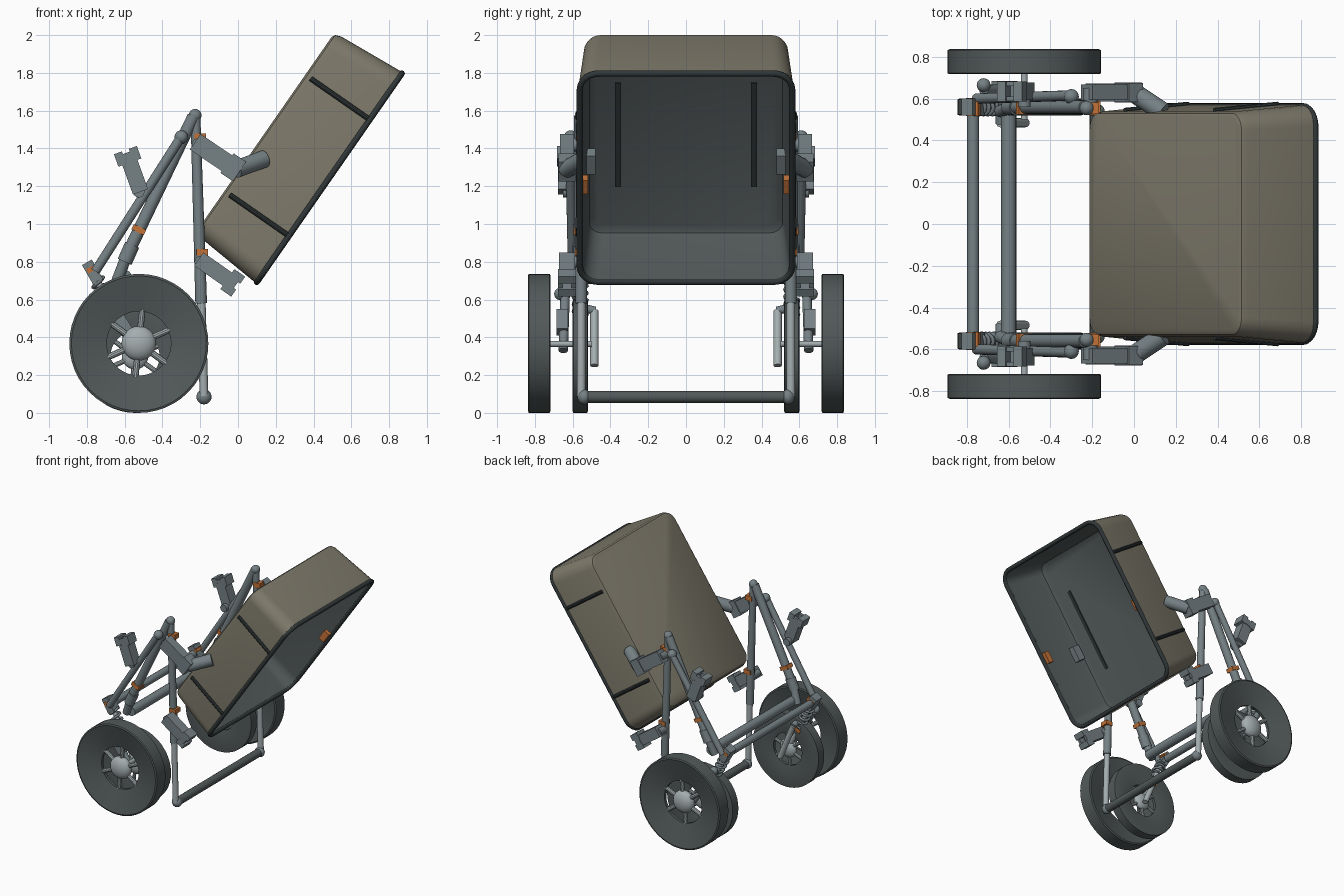
import bpy, bmesh
from math import radians, cos, sin, pi
from mathutils import Matrix, Vector

cube = bpy.data.objects.get("Cube")
if cube:
    bpy.data.objects.remove(cube)


def material(name, r, g, b):
    m = bpy.data.materials.new(name)
    m.use_nodes = True
    m.diffuse_color = (r, g, b, 1)
    m.node_tree.nodes["Principled BSDF"].inputs["Base Color"].default_value = (r, g, b, 1)
    return m


TAUPE = material("taupe tray", .20, .185, .14)
DARK = material("dark grey", .085, .10, .10)
BLACK = material("charcoal trim", .03, .038, .04)
STEEL = material("frame grey", .18, .22, .235)
LIGHT = material("light metal", .37, .42, .43)
ORANGE = material("orange clip", .55, .17, .04)


def finish(name, bm, mats, smooth=True):
    bmesh.ops.recalc_face_normals(bm, faces=bm.faces)
    mesh = bpy.data.meshes.new(name)
    bm.to_mesh(mesh)
    bm.free()
    for m in mats:
        mesh.materials.append(m)
    ob = bpy.data.objects.new(name, mesh)
    bpy.context.collection.objects.link(ob)
    if smooth:
        bpy.ops.object.select_all(action='DESELECT')
        ob.select_set(True)
        bpy.context.view_layer.objects.active = ob
        bpy.ops.object.shade_smooth_by_angle(angle=radians(35))
    return ob


def tube(name, a, b, r, mat, r2=None, sides=16):
    a, b = Vector(a), Vector(b)
    d = b - a
    turn = d.to_track_quat('Z', 'Y').to_matrix().to_4x4()
    bm = bmesh.new()
    bmesh.ops.create_cone(bm, cap_ends=True, segments=sides, radius1=r, radius2=r2 or r,
                          depth=d.length, matrix=Matrix.Translation((a + b) / 2) @ turn)
    return finish(name, bm, [mat])


def ball(name, c, size, mat):
    bm = bmesh.new()
    bmesh.ops.create_uvsphere(bm, u_segments=20, v_segments=12, radius=1,
                              matrix=Matrix.Translation(c) @ Matrix.Diagonal((*size, 1)))
    return finish(name, bm, [mat])


def box(name, m, c, size, mat):
    bm = bmesh.new()
    bmesh.ops.create_cube(bm, size=1, matrix=m @ Matrix.Translation(c) @ Matrix.Diagonal((*size, 1)))
    return finish(name, bm, [mat], False)


def placed(c, tilt):
    """Frame at c whose x axis is raised by tilt degrees."""
    return Matrix.Translation(c) @ Matrix.Rotation(-radians(tilt), 4, 'Y')


def rounded_rect(hx, hy, r, steps=6):
    pts = []
    for q, (sx, sy) in enumerate(((1, 1), (-1, 1), (-1, -1), (1, -1))):
        for i in range(steps + 1):
            t = (q + i / steps) * pi / 2
            pts.append((sx * (hx - r) + r * cos(t), sy * (hy - r) + r * sin(t)))
    return pts


# Tipped tray: one shell lofted from outer base, over the rim, to inner floor
TRAY = placed((.483, 0, 1.245), 55.2)
rings = [(.415, .62, .515, .07), (.405, .638, .53, .08), (.375, .65, .54, .09),
         (0, .68, .57, .10), (0, .66, .55, .09), (.35, .63, .522, .08),
         (.38, .62, .512, .07), (.395, .59, .485, .06)]
bm = bmesh.new()
loops = [[bm.verts.new(TRAY @ Vector((x, y, d))) for x, y in rounded_rect(hx, hy, r)]
         for d, hx, hy, r in rings]
for k in range(len(loops) - 1):
    p, q = loops[k], loops[k + 1]
    for i in range(len(p)):
        j = (i + 1) % len(p)
        bm.faces.new((p[i], p[j], q[j], q[i])).material_index = int(k > 3)
bm.faces.new(loops[0])
bm.faces.new(loops[-1]).material_index = 1
finish("tray", bm, [TAUPE, DARK])

# Rolled rim
curve = bpy.data.curves.new("tray_rim", 'CURVE')
curve.dimensions = '3D'
curve.bevel_depth = .017
curve.bevel_resolution = 2
line = curve.splines.new('POLY')
outline = rounded_rect(.672, .562, .10)
line.points.add(len(outline) - 1)
for pt, (x, y) in zip(line.points, outline):
    pt.co = (*(TRAY @ Vector((x, y, 0))), 1)
line.use_cyclic_u = True
curve.materials.append(BLACK)
bpy.context.collection.objects.link(bpy.data.objects.new("tray_rim", curve))


def wheel(name, x, y, z, r, half, hole):
    """Dished disc on the y axis with a spoked hub."""
    profile = [(hole, -.012), (r * .97, -half), (r, -half * .92),
               (r, half * .92), (r * .97, half), (hole, .012)]
    n = 48
    bm = bmesh.new()
    cols = [[bm.verts.new((x + p * cos(2 * pi * i / n), y + w, z + p * sin(2 * pi * i / n)))
             for p, w in profile] for i in range(n)]
    for i in range(n):
        a, b = cols[i], cols[(i + 1) % n]
        for k in range(len(profile)):
            m = (k + 1) % len(profile)
            bm.faces.new((a[k], a[m], b[m], b[k]))
    finish(name, bm, [DARK])
    ball(name + "_hub", (x, y, z), (hole * .54, half * .9, hole * .54), LIGHT)
    for i in range(6):
        t = (i + .4) * pi / 3
        tube(name + "_spoke", (x, y, z),
             (x + hole * 1.05 * cos(t), y, z + hole * 1.05 * sin(t)), hole * .1, LIGHT, sides=10)


def spring(name, a, b, r, wire, turns):
    a, b = Vector(a), Vector(b)
    q = (b - a).to_track_quat('Z', 'Y')
    c = bpy.data.curves.new(name, 'CURVE')
    c.dimensions = '3D'
    c.bevel_depth = wire
    c.bevel_resolution = 1
    sp = c.splines.new('POLY')
    n = turns * 12
    sp.points.add(n)
    for i, pt in enumerate(sp.points):
        t = i * pi / 6
        pt.co = (*(a.lerp(b, i / n) + q @ Vector((r * cos(t), r * sin(t), 0))), 1)
    c.materials.append(STEEL)
    bpy.context.collection.objects.link(bpy.data.objects.new(name, c))


def side(s, tag):
    def P(x, y, z):
        return (x, s * y, z)

    def bar(name, a, b, r, mat=STEEL, r2=None):
        tube(tag + name, P(*a), P(*b), r, mat, r2)

    def block(name, c, tilt, off, size, mat=STEEL):
        box(tag + name, placed(P(*c), tilt), off, size, mat)

    # Wheels and axle
    wheel(tag + "outer_wheel", -.525, s * .777, .368, .368, .06, .17)
    wheel(tag + "inner_wheel", -.545, s * .56, .30, .30, .04, .13)
    bar("axle", (-.525, .50, .365), (-.525, .76, .365), .016, LIGHT)

    # Upright leg with a thinner sliding foot
    bar("leg", (-.195, .555, .58), (-.225, .555, 1.56), .031, STEEL, .026)
    bar("leg_foot", (-.18, .555, .09), (-.195, .555, .6), .023, LIGHT)
    ball(tag + "foot_joint", P(-.18, .54, .085), (.04, .035, .04), STEEL)
    ball(tag + "apex_joint", P(-.227, .555, 1.575), (.034, .034, .034), STEEL)

    # Sloping struts
    bar("main_strut", (-.235, .56, 1.57), (-.59, .56, .83), .033)
    bar("main_strut_sleeve", (-.56, .56, .89), (-.60, .56, .80), .04)
    bar("main_strut_end", (-.59, .56, .83), (-.64, .54, .70), .03)
    bar("side_strut", (-.305, .615, 1.455), (-.755, .60, .75), .025)
    ball(tag + "side_strut_knob", P(-.30, .61, 1.46), (.036, .036, .036), STEEL)

    # Rear joint, spring and hub links
    block("rear_joint", (-.77, .56, .745), -60, (0, 0, 0), (.12, .08, .06))
    block("rear_clip", (-.77, .56, .765), -60, (0, 0, 0), (.025, .086, .066), ORANGE)
    bar("damper", (-.755, .56, .72), (-.555, .56, .33), .018, LIGHT)
    spring(tag + "spring", P(-.75, .56, .71), P(-.65, .56, .52), .036, .01, 5)
    block("damper_clip", (-.64, .56, .495), -60, (0, 0, 0), (.03, .07, .07), ORANGE)
    bar("inner_link", (-.64, .485, .54), (-.52, .485, .25), .022, LIGHT)
    bar("inner_link_top", (-.64, .48, .54), (-.64, .56, .56), .022)
    bar("outer_link", (-.72, .64, .62), (-.53, .65, .33), .025)
    ball(tag + "outer_link_knob", P(-.72, .665, .63), (.033, .033, .033), STEEL)
    block("outer_link_block", (-.62, .655, .48), -58, (0, 0, 0), (.12, .06, .07))

    # Socket clamps: block body with a forked end
    for name, c, tilt, body in (("strut_clamp", (-.545, .635, 1.25), 110, .17),
                                ("lower_clamp", (-.13, .63, .76), -35, .19)):
        block(name, c, tilt, (0, 0, 0), (body, .085, .085))
        for k in (-1, 1):
            block(name + "_jaw", c, tilt, (body / 2 + .03, 0, k * .042), (.07, .095, .045))
            block(name + "_cheek", c, tilt, (body / 2 + .025, k * .036, 0), (.05, .022, .07))
    bar("strut_clamp_pin", (-.525, .56, 1.17), (-.525, .65, 1.17), .03)
    bar("lower_clamp_pin", (-.2, .555, .80), (-.2, .65, .80), .03)

    # Arm carrying the tray
    block("arm_clamp", (-.115, .63, 1.36), -34, (0, 0, 0), (.27, .075, .10))
    block("arm_clamp_end", (-.025, .63, 1.30), -34, (0, 0, 0), (.08, .09, .125))
    bar("arm_pin", (-.21, .555, 1.42), (-.21, .65, 1.42), .035)
    bar("arm", (-.01, .635, 1.29), (.14, .535, 1.345), .047)
    block("arm_plate", (.15, .505, 1.33), 55.2, (0, 0, 0), (.12, .05, .07))

    # Orange clips
    block("leg_clip_upper", (-.2, .555, 1.46), 90, (0, 0, 0), (.04, .055, .06), ORANGE)
    block("leg_clip_lower", (-.19, .555, .85), 90, (0, 0, 0), (.035, .066, .06), ORANGE)
    block("strut_clip", (-.525, .56, .97), 64, (0, 0, 0), (.03, .07, .072), ORANGE)

    # Tray trim: outer ribs, floor rail and rim clip
    for a in (-.375, .375):
        ends = [TRAY @ Vector((a, s * y, d)) for y, d in ((.572, .01), (.543, .38))]
        tube(tag + "tray_rib", *ends, .014, BLACK, sides=10)
    box(tag + "floor_rail", TRAY, (.005, s * .36, .391), (.67, .03, .009), BLACK)
    box(tag + "rim_clip", TRAY, (-.065, s * .535, .03), (.09, .035, .05), ORANGE)


for s, tag in ((1, "rear_"), (-1, "front_")):
    side(s, tag)

# Bars joining both sides
tube("foot_bar", (-.18, -.55, .085), (-.18, .55, .085), .032, DARK)
tube("rear_bar", (-.77, -.56, .745), (-.77, .56, .745), .029, STEEL)
tube("middle_bar", (-.60, -.54, .72), (-.60, .54, .72), .037, STEEL)
